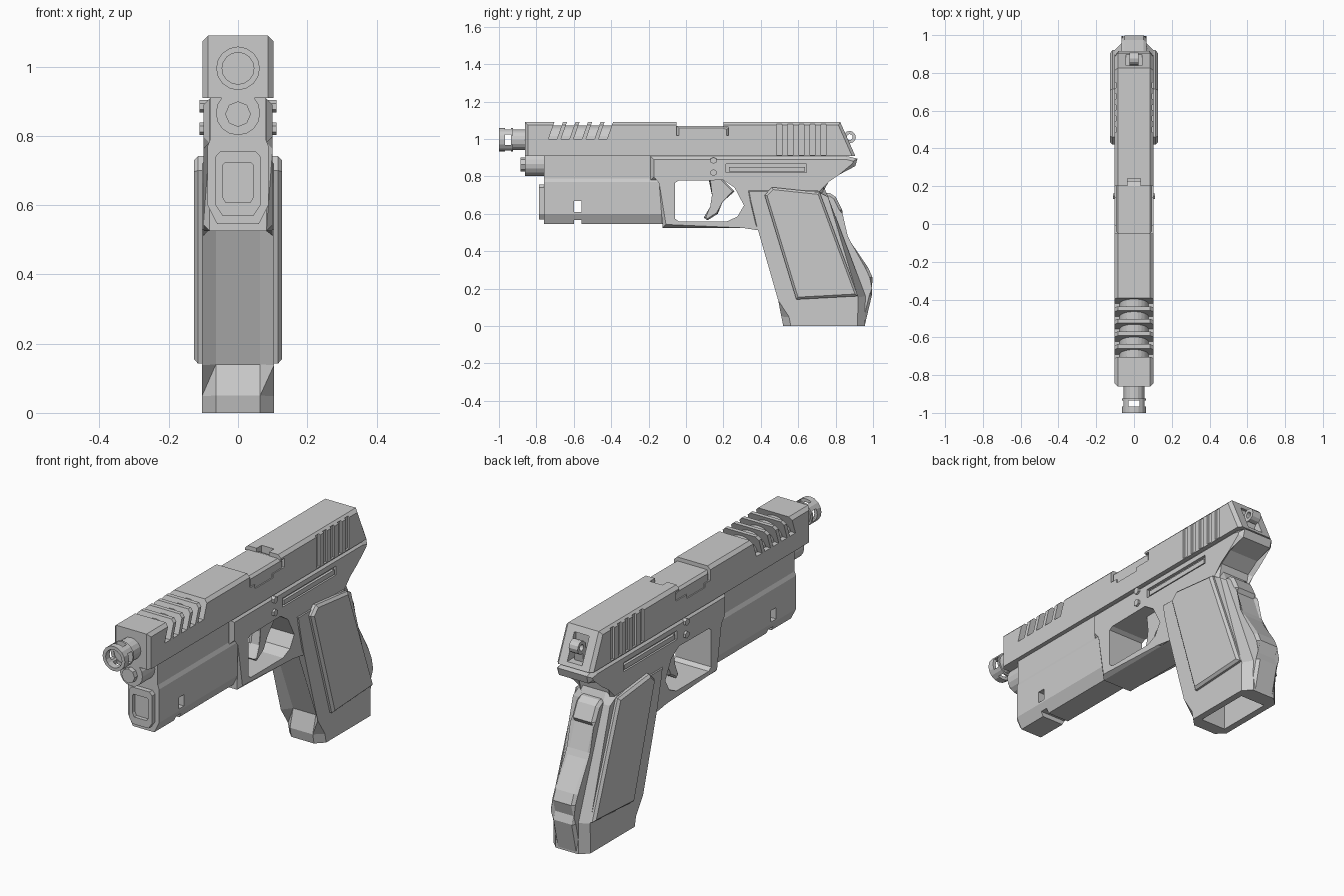
import bpy, bmesh, math
from mathutils import Matrix, Vector

if "Cube" in bpy.data.objects:
    bpy.data.objects.remove(bpy.data.objects["Cube"])

grey = bpy.data.materials.new("gunmetal grey")
grey.diffuse_color = (0.6, 0.6, 0.6, 1)
grey.use_nodes = True
grey.node_tree.nodes["Principled BSDF"].inputs["Base Color"].default_value = grey.diffuse_color


def finish(name, bm):
    bmesh.ops.recalc_face_normals(bm, faces=bm.faces)
    me = bpy.data.meshes.new(name)
    bm.to_mesh(me)
    bm.free()
    ob = bpy.data.objects.new(name, me)
    bpy.context.collection.objects.link(ob)
    me.materials.append(grey)
    return ob


def prism(name, pts, hw, chamfer=0, min_z=-9, x=0):
    """Side profile (y, z) extruded across x, with chamfered side edges above min_z."""
    bm = bmesh.new()
    a = [bm.verts.new((x - hw, y, z)) for y, z in pts]
    b = [bm.verts.new((x + hw, y, z)) for y, z in pts]
    n = len(pts)
    caps = [bm.faces.new(a), bm.faces.new(b[::-1])]
    for i in range(n):
        j = (i + 1) % n
        bm.faces.new((a[i], b[i], b[j], a[j]))
    if chamfer:
        edges = {e for f in caps for e in f.edges
                 if max(v.co.z for v in e.verts) > min_z}
        bmesh.ops.bevel(bm, geom=list(edges), offset=chamfer, segments=1,
                        affect='EDGES', clamp_overlap=True)
    return finish(name, bm)


def section(name, pts, y0, y1):
    """Mirrored half cross-section (x, z) extruded along y."""
    full = pts + [(-x, z) for x, z in reversed(pts)]
    bm = bmesh.new()
    a = [bm.verts.new((x, y0, z)) for x, z in full]
    b = [bm.verts.new((x, y1, z)) for x, z in full]
    bm.faces.new(a)
    bm.faces.new(b[::-1])
    for i in range(len(full)):
        j = (i + 1) % len(full)
        bm.faces.new((a[i], b[i], b[j], a[j]))
    return finish(name, bm)


def box(name, x0, x1, y0, y1, z0, z1):
    return prism(name, [(y0, z0), (y1, z0), (y1, z1), (y0, z1)],
                 (x1 - x0) / 2, x=(x0 + x1) / 2)


def cyl(name, r, p0, p1, n=16):
    p0, p1 = Vector(p0), Vector(p1)
    rot = (p1 - p0).to_track_quat('Z', 'Y').to_matrix().to_4x4()
    bm = bmesh.new()
    bmesh.ops.create_cone(bm, cap_ends=True, segments=n, radius1=r, radius2=r,
                          depth=(p1 - p0).length,
                          matrix=Matrix.Translation((p0 + p1) / 2) @ rot)
    return finish(name, bm)


def cut(ob, *cutters):
    for c in cutters:
        m = ob.modifiers.new("cut", 'BOOLEAN')
        m.operation, m.solver, m.object = 'DIFFERENCE', 'EXACT', c
        bpy.context.view_layer.objects.active = ob
        bpy.ops.object.modifier_apply(modifier=m.name)
        bpy.data.objects.remove(c)


# Slide with vents, port, rear grooves and hammer recess
slide = prism("slide", [(-.86, .91), (.905, .91), (.825, 1.09), (-.86, 1.09)],
              .102, .016, min_z=.95)
for i in range(5):
    y = -.735 + i * .067
    cut(slide, prism("vent_cutter", [(y, 1.0), (y + .045, 1.0), (y + .08, 1.1), (y + .035, 1.1)], .2))
    g = .485 + i * .059
    for s in (-1, 1):
        cut(slide, box("groove_cutter", s * .107 - .015, s * .107 + .015, g, g + .028, .915, 1.08))
cut(slide, prism("port_cutter", [(-.05, 1.2), (-.05, 1.02), (-.008, 1.02), (-.008, 1.0), (.137, 1.0),
                                 (.137, 1.02), (.228, 1.02), (.228, 1.065), (.2, 1.065), (.2, 1.2)], .2),
    box("notch_cutter", -.035, .035, .19, .24, 1.05, 1.2),
    box("hammer_cutter", -.042, .042, .825, 1, .93, 1.06))
prism("chamber", [(-.05, .95), (.228, .95), (.228, 1.06), (.2, 1.07), (-.05, 1.07)], .096, .012, min_z=1)

# Barrel inside the slide, and vented muzzle
cyl("barrel_core", .077, (0, -.82, .995), (0, -.05, .995), 24)
muzzle = cyl("muzzle", .063, (0, -1, .995), (0, -.925, .995))
collar = cyl("muzzle_collar", .055, (0, -.925, .995), (0, -.85, .995))
cut(muzzle, cyl("bore_cutter", .046, (0, -1.1, .995), (0, -.932, .995)),
    box("side_vent_cutter", -.2, .2, -.967, -.935, .967, 1.023),
    box("top_vent_cutter", -.028, .028, -.967, -.935, .8, 1.2))
cut(collar, cyl("bore_cutter", .025, (0, -1.1, .995), (0, -.88, .995)))

# Guide rod and its housing
cyl("guide_rod", .037, (0, -.885, .863), (0, -.7, .863), 8)
cyl("guide_rod_housing", .064, (0, -.86, .866), (0, -.7, .866))

# Light module under the barrel
module = section("light_module", [(.08, .91), (.08, .79), (.088, .77), (.088, .6), (.06, .545)], -.76, -.12)
cut(module, box("window_cutter", -.2, .2, -.6, -.56, .61, .668),
    box("bottom_notch_cutter", -.2, .2, -.6, -.56, .5, .568))
lens = section("light_front", [(.05, .757), (.065, .74), (.065, .6), (.045, .57)], -.785, -.7)
cut(lens, section("lens_cutter", [(.038, .722), (.045, .715), (.045, .625), (.035, .607)], -.9, -.765))

# Frame with trigger guard and tail
frame = prism("frame", [(-.19, .908), (.86, .908), (.917, .895), (.905, .855), (.81, .825), (.745, .78),
                        (.73, .71), (.45, .5), (.39, .53), (.3, .525), (-.125, .525), (-.125, .78), (-.19, .78)],
              .1, .018)
cut(frame, prism("guard_cutter", [(-.06, .765), (-.04, .777), (.2, .78), (.26, .74), (.31, .645),
                                  (.275, .585), (.22, .56), (-.04, .56), (-.06, .575)], .2))
for s in (-1, 1):
    cut(frame, box("slot_cutter", s * .105 - .02, s * .105 + .02, .215, .645, .82, .865))
    for z in (.82, .885):
        cyl("frame_pin", .018, (s * .08, .147, z), (s * .111, .147, z), 6)
    box("slide_catch", s * .09 - .008, s * .09 + .008, .23, .635, .826, .85)

# Trigger
prism("trigger", [(.12, .79), (.19, .79), (.26, .72), (.19, .67), (.17, .60), (.115, .565),
                  (.095, .58), (.137, .635), (.147, .70)], .03, .008)

# Grip with open bottom
grip = prism("grip", [(.29, .76), (.73, .76), (.76, .69), (.96, .16), (.955, -.1), (.54, -.1), (.51, .05),
                      (.535, .14), (.38, .53), (.31, .65)], .104, .04)
cut(grip, box("base_cutter", -.5, .5, 0, 2, -.5, 0),
    prism("well_cutter", [(.585, -.1), (.9, -.1), (.83, .2), (.585, .2)], .07))

# Ridged backstrap
prism("backstrap", [(.72, .71), (.77, .71), (.8, .69), (.835, .62), (.822, .6), (.865, .48), (.88, .45),
                    (.975, .31), (.997, .26), (.98, .2), (.993, .16), (.955, 0), (.92, 0), (.88, .2)],
      .065, .014)

# Raised grip panels
for s in (-1, 1):
    prism("grip_panel", [(.42, .70), (.46, .742), (.715, .715), (.92, .16), (.59, .142)], .022, .012, x=s * .105)

# Ring hammer
ring = cyl("hammer_ring", .033, (-.025, .875, 1.01), (.025, .875, 1.01), 12)
cut(ring, cyl("ring_cutter", .016, (-.1, .875, 1.01), (.1, .875, 1.01), 12))
prism("hammer_arm", [(.815, .93), (.86, .93), (.868, .985), (.845, 1.0), (.815, .99)], .025)
